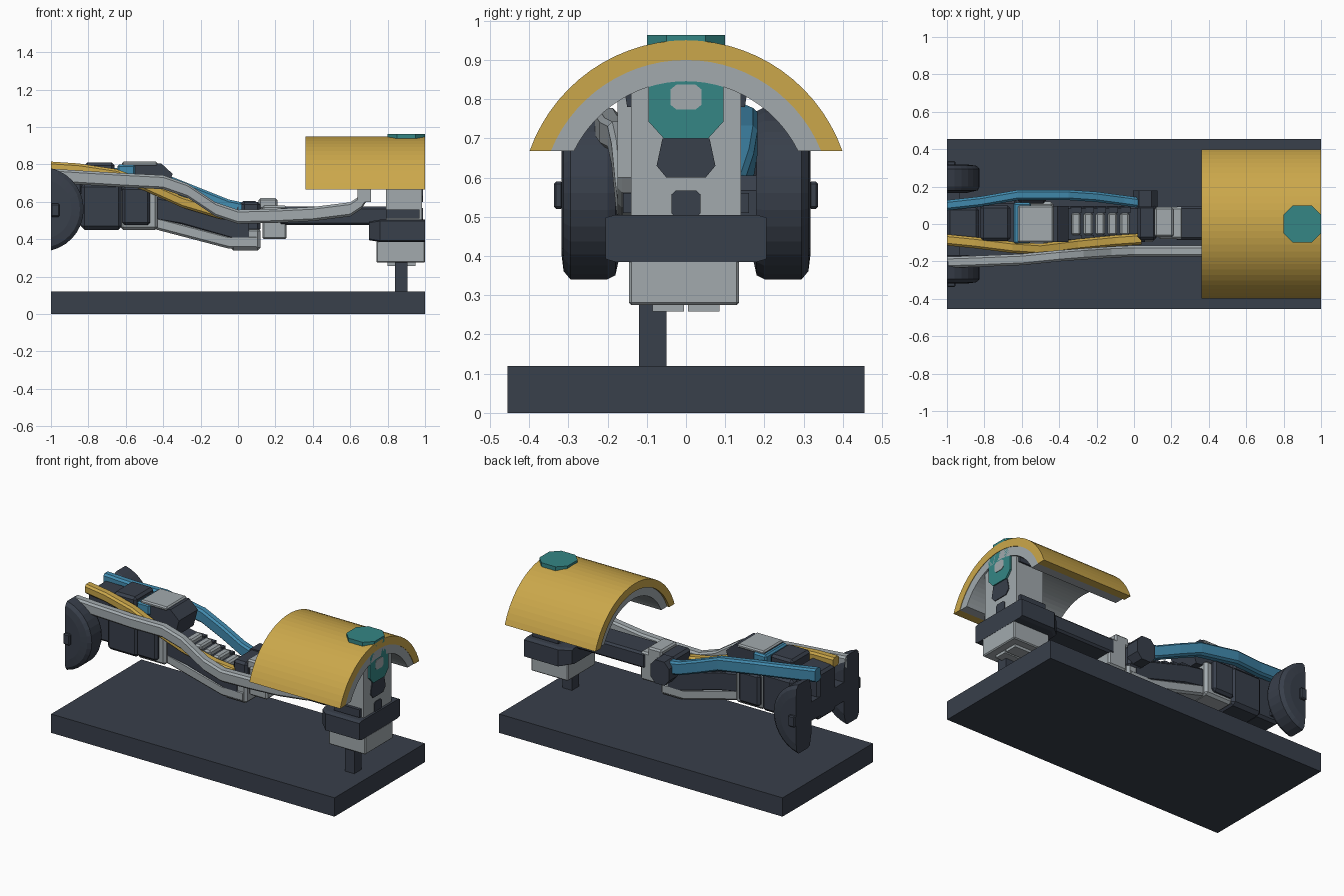
import bpy, bmesh, math

def mat(name, c):
    m = bpy.data.materials.new(name)
    m.diffuse_color = (*c, 1)
    return m

SLATE = mat("dark slate", (0.040, 0.050, 0.070))
GREY = mat("light grey", (0.36, 0.40, 0.42))
GOLD = mat("yellow", (0.60, 0.39, 0.07))
TEAL = mat("teal", (0.035, 0.24, 0.235))
BLUE = mat("blue", (0.055, 0.26, 0.43))

def finish(name, bm, m):
    bmesh.ops.recalc_face_normals(bm, faces=bm.faces)
    me = bpy.data.meshes.new(name)
    bm.to_mesh(me)
    bm.free()
    me.materials.append(m)
    ob = bpy.data.objects.new(name, me)
    bpy.context.collection.objects.link(ob)
    return ob

def loft(name, rings, m):
    """Skin a row of equal-length rings and cap both ends."""
    bm = bmesh.new()
    vs = [[bm.verts.new(p) for p in r] for r in rings]
    n = len(vs[0])
    for a, b in zip(vs, vs[1:]):
        for i in range(n):
            j = (i + 1) % n
            bm.faces.new((a[i], a[j], b[j], b[i]))
    bm.faces.new(vs[0])
    bm.faces.new(vs[-1])
    return finish(name, bm, m)

def box(name, x, y, z, m, bevel=0.0):
    rings = [[(px, y[0], z[0]), (px, y[1], z[0]), (px, y[1], z[1]), (px, y[0], z[1])] for px in x]
    ob = loft(name, rings, m)
    if bevel:
        b = ob.modifiers.new("bevel", 'BEVEL')
        b.width, b.segments = bevel, 1
    return ob

def rail(name, pts, w, h, m):
    """Bar of rectangular section following (x, y, z) points."""
    c = 0.012
    sec = [(-w/2, -h/2 + c), (-w/2 + c, -h/2), (w/2 - c, -h/2), (w/2, -h/2 + c),
           (w/2, h/2 - c), (w/2 - c, h/2), (-w/2 + c, h/2), (-w/2, h/2 - c)]
    return loft(name, [[(x, y + a, z + b) for a, b in sec] for x, y, z in pts], m)

def prism_x(name, prof, x, m):
    return loft(name, [[(px, a, b) for a, b in prof] for px in x], m)

def octagon(cx, cy, rx, ry, cut=0.6):
    return [(cx + rx * a, cy + ry * b) for a, b in
            [(1, cut), (cut, 1), (-cut, 1), (-1, cut), (-1, -cut), (-cut, -1), (cut, -1), (1, -cut)]]

# Display base and support
box("base", (-1, 1), (-0.455, 0.455), (0, 0.12), SLATE)
box("post", (0.84, 0.905), (-0.12, -0.05), (0.11, 0.30), SLATE)
box("foot_plate", (0.74, 1), (-0.145, 0.135), (0.275, 0.39), GREY, 0.006)
for y in (-0.045, 0.045):
    box("foot_pad", (0.80, 0.95), (y - 0.04, y + 0.04), (0.258, 0.28), GREY)
loft("end_bumper", [[(0.70, y, z) for y, z in octagon(0, 0.445, 0.15, 0.05, 0.85)],
                    [(0.76, y, z) for y, z in octagon(0, 0.445, 0.205, 0.06, 0.88)],
                    [(1.0, y, z) for y, z in octagon(0, 0.445, 0.205, 0.06, 0.88)]], SLATE)

# Arched cover: yellow shell over a grey liner
def arch(name, r0, r1, x, m):
    cz, bottom, n = 0.5275, 0.667, 28
    prof = []
    for r, flip in ((r1, 1), (r0, -1)):
        a0 = math.asin((bottom - cz) / r)
        pts = [a0 + (math.pi - 2 * a0) * i / n for i in range(n + 1)][::flip]
        prof += [(r * math.cos(a), cz + r * math.sin(a)) for a in pts]
    bm = bmesh.new()
    k = 2 * n + 2
    v = [[bm.verts.new((px, *p)) for p in prof] for px in x]
    for i in range(k):
        j = (i + 1) % k
        bm.faces.new((v[0][i], v[0][j], v[1][j], v[1][i]))
    for e in v:
        for i in range(n):
            bm.faces.new((e[i], e[i + 1], e[k - 2 - i], e[k - 1 - i]))
    return finish(name, bm, m)

arch("cover_shell", 0.372, 0.4225, (0.36, 1.0), GOLD)
arch("cover_liner", 0.318, 0.372, (0.375, 0.997), GREY)
loft("cover_cap", [[(x, y, z) for x, y in octagon(0.9, 0, 0.1, 0.1, 0.5)] for z in (0.925, 0.963)], TEAL)

# End bracket with teal ring, hub and dark openings
prism_x("end_bracket", [(-0.14, 0.49), (0.14, 0.49), (0.14, 0.87), (0.09, 0.90), (-0.09, 0.90), (-0.14, 0.87)],
        (0.79, 0.985), GREY)
for s in (-1, 1):
    prism_x("bracket_gusset", [(s * 0.13, 0.78), (s * 0.15, 0.78), (s * 0.16, 0.84), (s * 0.13, 0.88)],
            (0.80, 0.97), SLATE)
    box("bracket_ear", (0.79, 0.97), (s * 0.145 - 0.015, s * 0.145 + 0.015), (0.51, 0.56), SLATE)
prism_x("teal_disc", octagon(0, 0.805, 0.095, 0.105), (0.96, 0.997), TEAL)
prism_x("disc_hub", octagon(0, 0.805, 0.04, 0.032), (0.98, 1.0), GREY)
prism_x("upper_opening", [(-0.05, 0.60), (0.05, 0.60), (0.075, 0.63), (0.06, 0.70), (-0.06, 0.70), (-0.075, 0.63)],
        (0.97, 0.99), SLATE)
prism_x("lower_opening", octagon(0, 0.533, 0.037, 0.034, 0.7), (0.97, 0.99), SLATE)

# Central beam and mid joint
box("beam", (0.22, 0.82), (-0.085, 0.095), (0.475, 0.575), SLATE, 0.012)
box("mid_clamp", (0.13, 0.26), (-0.08, 0.09), (0.40, 0.58), GREY, 0.01)
box("mid_clamp_top", (0.11, 0.21), (-0.07, 0.09), (0.56, 0.62), GREY, 0.01)
box("mid_foot", (-0.04, 0.12), (-0.09, 0.09), (0.34, 0.46), GREY, 0.015)
box("mid_joint", (0.02, 0.12), (-0.085, 0.10), (0.44, 0.60), SLATE, 0.015)
loft("joint_disc", [[(x, y, z) for x, z in octagon(0.06, 0.53, 0.065, 0.075, 0.5)] for y in (0.09, 0.18)], SLATE)

# Sloping spine with vertebrae
rail("spine_lower", [(-0.60, 0, 0.49), (-0.45, 0, 0.49), (-0.05, 0, 0.385), (0.1, 0, 0.385)], 0.19, 0.07, GREY)
rail("spine_core", [(-0.48, 0, 0.57), (-0.3, 0, 0.54), (-0.02, 0, 0.46), (0.06, 0, 0.46)], 0.19, 0.13, SLATE)
for i in range(5):
    x, z = -0.31 + 0.065 * i, 0.60 - 0.018 * i
    box("vertebra", (x - 0.025, x + 0.025), (-0.06, 0.06), (z - 0.08, z + 0.03), GREY, 0.01)
    for y in (-0.075, 0.075):
        box("vertebra_side", (x - 0.03, x + 0.03), (y - 0.015, y + 0.015), (z - 0.08, z + 0.01), SLATE)

# Front housing
box("housing", (-0.63, -0.43), (-0.12, 0.12), (0.45, 0.67), GREY, 0.015)
for s in (-1, 1):
    box("housing_panel", (-0.62, -0.47), (s * 0.13 - 0.02, s * 0.13 + 0.02), (0.475, 0.68), SLATE, 0.015)
loft("housing_top", [[(x, y, z) for x, z in
     [(-0.63, 0.66), (-0.38, 0.64), (-0.35, 0.75), (-0.41, 0.805), (-0.62, 0.805)]] for y in (-0.095, 0.095)], SLATE)
box("top_plate", (-0.62, -0.43), (-0.10, 0.10), (0.79, 0.815), GREY, 0.008)
box("blue_block", (-0.645, -0.55), (-0.105, 0.115), (0.73, 0.80), BLUE, 0.01)
box("motor", (-0.84, -0.62), (-0.13, 0.13), (0.45, 0.70), SLATE, 0.02)
box("motor_top", (-0.82, -0.66), (-0.09, 0.10), (0.68, 0.81), SLATE, 0.015)
box("nose_block", (-1, -0.83), (-0.09, 0.09), (0.47, 0.77), SLATE, 0.015)
box("axle", (-1, -0.93), (-0.2, 0.2), (0.50, 0.62), SLATE)

# Side rails
rail("grey_rail", [(-1, -0.205, 0.74), (-0.85, -0.20, 0.73), (-0.6, -0.19, 0.715), (-0.4, -0.17, 0.705),
                   (-0.27, -0.16, 0.66), (-0.12, -0.15, 0.56), (0, -0.145, 0.52), (0.2, -0.145, 0.525),
                   (0.4, -0.145, 0.535), (0.6, -0.145, 0.56), (0.66, -0.145, 0.60), (0.70, -0.145, 0.66)],
     0.06, 0.075, GREY)
box("rail_hanger", (0.64, 0.71), (-0.175, -0.10), (0.60, 0.86), GREY)
rail("yellow_rail", [(-1, -0.085, 0.785), (-0.85, -0.10, 0.775), (-0.65, -0.125, 0.745), (-0.5, -0.135, 0.69),
                     (-0.3, -0.11, 0.60), (-0.1, -0.09, 0.54), (0.04, -0.08, 0.52)], 0.06, 0.06, GOLD)
rail("blue_rail", [(-1, 0.10, 0.77), (-0.82, 0.12, 0.75), (-0.62, 0.155, 0.735), (-0.35, 0.155, 0.69),
                   (-0.2, 0.145, 0.63), (-0.05, 0.125, 0.57), (0.09, 0.105, 0.54)], 0.055, 0.085, BLUE)

# Half wheels, cut flat at the front end
def half_disc(r, y, cx=-1.05, cz=0.56, n=14):
    a = math.acos((-1 - cx) / r)
    return [(cx + r * math.cos(t), y, cz + r * math.sin(t)) for t in [-a + 2 * a * i / n for i in range(n + 1)]]

for s in (-1, 1):
    loft("wheel", [half_disc(r, s * y) for r, y in
                   [(0.15, 0.165), (0.215, 0.18), (0.225, 0.20), (0.225, 0.295), (0.205, 0.312), (0.16, 0.318)]], SLATE)
    box("wheel_hub", (-1, -0.955), (s * 0.325 - 0.012, s * 0.325 + 0.012), (0.52, 0.59), SLATE, 0.006)
